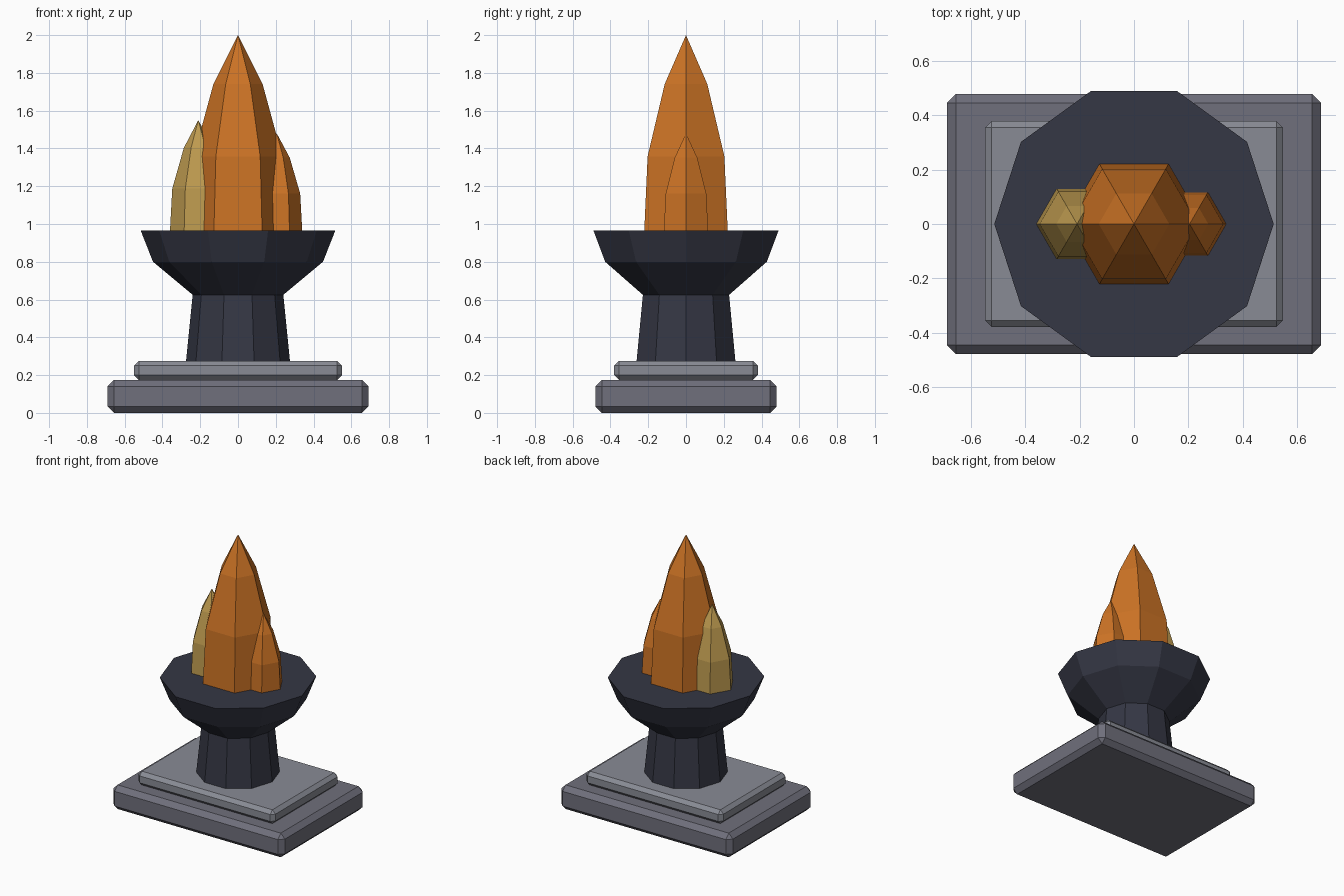
import bpy, bmesh, math

if "Cube" in bpy.data.objects:
    bpy.data.objects.remove(bpy.data.objects["Cube"])


def material(name, rgb):
    m = bpy.data.materials.new(name)
    m.diffuse_color = (*rgb, 1)
    m.use_nodes = True
    m.node_tree.nodes["Principled BSDF"].inputs["Base Color"].default_value = m.diffuse_color
    return m


def finish(name, bm, mat):
    bmesh.ops.recalc_face_normals(bm, faces=bm.faces[:])
    mesh = bpy.data.meshes.new(name)
    bm.to_mesh(mesh)
    bm.free()
    mesh.materials.append(mat)
    ob = bpy.data.objects.new(name, mesh)
    bpy.context.collection.objects.link(ob)
    return ob


def slab(name, hx, hy, z0, z1, chamfer, mat):
    """Chamfered box given by half sizes and height range."""
    bm = bmesh.new()
    bmesh.ops.create_cube(bm, size=1)
    for v in bm.verts:
        v.co = (v.co.x * 2 * hx, v.co.y * 2 * hy, z0 + (v.co.z + 0.5) * (z1 - z0))
    ob = finish(name, bm, mat)
    bev = ob.modifiers.new("chamfer", 'BEVEL')
    bev.width = chamfer
    bev.segments = 1


def lathe(name, profile, sides, mat, x=0.0):
    """Faceted solid from (radius, z) rings; a zero radius makes a tip."""
    bm = bmesh.new()
    rings = []
    for r, z in profile:
        n = sides if r > 0 else 1
        rings.append([bm.verts.new((x + r * math.cos(math.tau * i / sides),
                                    r * math.sin(math.tau * i / sides), z))
                      for i in range(n)])
    for a, b in zip(rings, rings[1:]):
        for i in range(sides):
            j = (i + 1) % sides
            if len(b) == 1:
                bm.faces.new((a[i], a[j], b[0]))
            else:
                bm.faces.new((a[i], a[j], b[j], b[i]))
    bm.faces.new(rings[0][::-1])
    if len(rings[-1]) > 1:
        bm.faces.new(rings[-1])
    finish(name, bm, mat)


def flame(name, x, r, tip, mat):
    """Six-sided crystal flame standing on the bowl."""
    base = 0.965
    h = tip - base
    lathe(name, [(r, base), (r * 0.92, base + h * 0.38),
                 (r * 0.51, base + h * 0.75), (0, tip)], 6, mat, x)


stone = material("stone", (0.16, 0.16, 0.20))
light_stone = material("light_stone", (0.25, 0.26, 0.30))
iron = material("dark_iron", (0.035, 0.038, 0.058))
orange = material("orange", (0.60, 0.17, 0.018))
yellow = material("yellow", (0.52, 0.33, 0.08))

# Stepped base
slab("lower_plinth", 0.69, 0.48, 0.0, 0.175, 0.034, stone)
slab("upper_plinth", 0.55, 0.38, 0.175, 0.275, 0.025, light_stone)

# Column and bowl
lathe("column", [(0.275, 0.275), (0.24, 0.625)], 10, iron)
lathe("bowl", [(0.24, 0.625), (0.45, 0.80), (0.515, 0.965)], 10, iron)

# Flames
flame("main_flame", 0.0, 0.255, 2.0, orange)
flame("left_flame", -0.21, 0.15, 1.55, yellow)
flame("right_flame", 0.205, 0.135, 1.48, orange)
